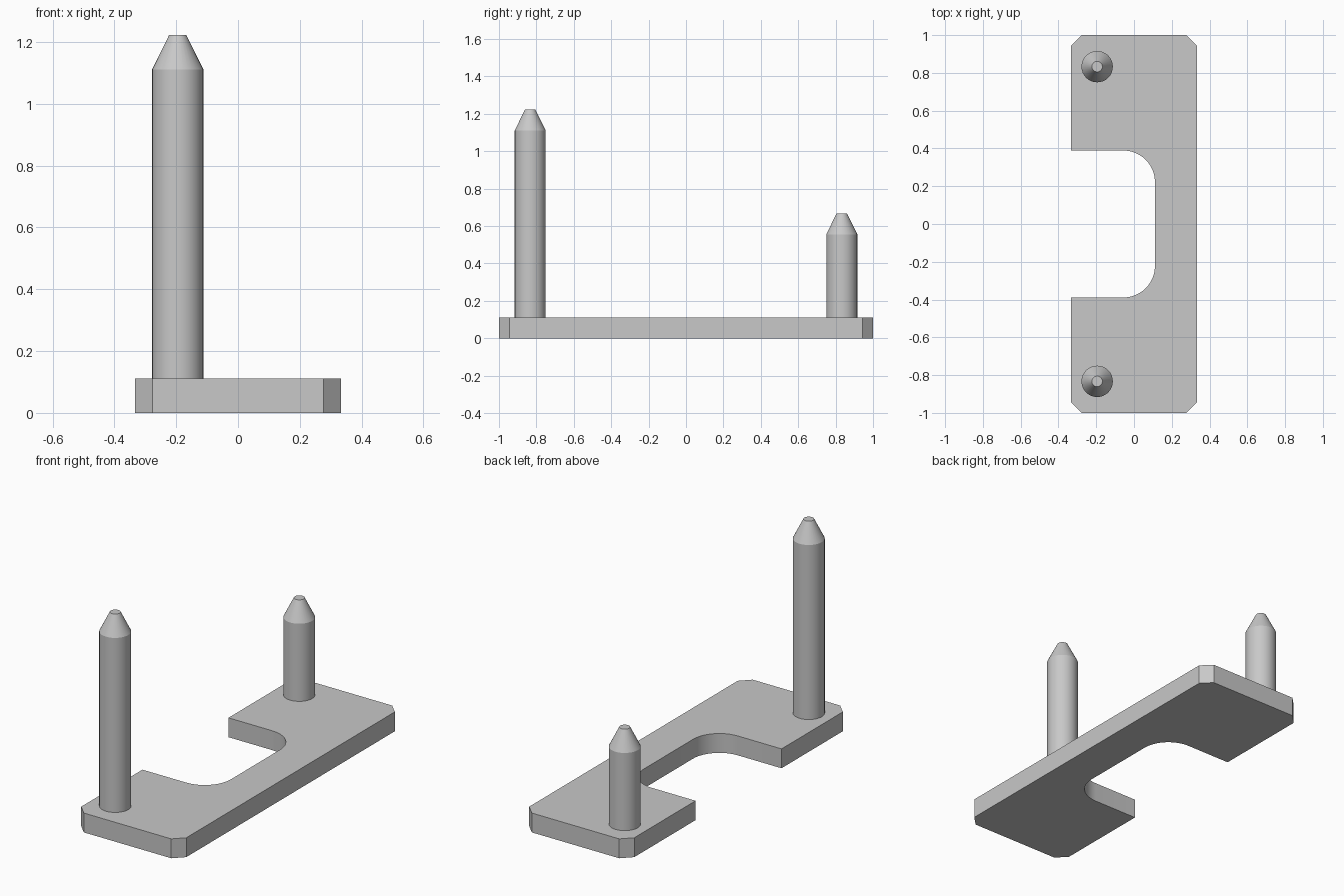
import bpy, bmesh
from math import sin, cos, pi

if "Cube" in bpy.data.objects:
    bpy.data.objects.remove(bpy.data.objects["Cube"], do_unlink=True)

grey = bpy.data.materials.new("plain_grey")
grey.use_nodes = True
colour = (0.58, 0.58, 0.58, 1)
grey.diffuse_color = colour
grey.node_tree.nodes["Principled BSDF"].inputs["Base Color"].default_value = colour

THICK = 0.111


def finish(name, bm, location=(0, 0, 0)):
    bmesh.ops.recalc_face_normals(bm, faces=bm.faces)
    mesh = bpy.data.meshes.new(name)
    bm.to_mesh(mesh)
    bm.free()
    mesh.materials.append(grey)
    obj = bpy.data.objects.new(name, mesh)
    obj.location = location
    bpy.context.collection.objects.link(obj)
    bpy.ops.object.select_all(action='DESELECT')
    obj.select_set(True)
    bpy.context.view_layer.objects.active = obj
    bpy.ops.object.shade_smooth_by_angle(angle=pi / 7)
    return obj


# Base plate: chamfered outline with a rounded notch, mirrored front to back
W, L, C = 0.333, 1.0, 0.056
NOTCH_X, NOTCH_Y, R, STEPS = 0.111, 0.389, 0.167, 12
half = [(W, L - C), (W - C, L), (C - W, L), (-W, L - C), (-W, NOTCH_Y)]
for i in range(STEPS + 1):
    a = pi / 2 * (1 - i / STEPS)
    half.append((NOTCH_X - R + R * cos(a), NOTCH_Y - R + R * sin(a)))
outline = half + [(x, -y) for x, y in reversed(half)]

bm = bmesh.new()
face = bm.faces.new([bm.verts.new((x, y, 0)) for x, y in outline])
extruded = bmesh.ops.extrude_face_region(bm, geom=[face])
top = [v for v in extruded["geom"] if isinstance(v, bmesh.types.BMVert)]
bmesh.ops.translate(bm, verts=top, vec=(0, 0, THICK))
finish("base_plate", bm)


# Pins: straight shaft with a blunt tapered tip
def pin(name, y, height):
    profile = [(0.083, THICK), (0.083, height - 0.111), (0.028, height)]
    sides = 32
    bm = bmesh.new()
    rings = [[bm.verts.new((r * cos(2 * pi * i / sides), r * sin(2 * pi * i / sides), z))
              for i in range(sides)] for r, z in profile]
    for low, high in zip(rings, rings[1:]):
        for i in range(sides):
            j = (i + 1) % sides
            bm.faces.new((low[i], low[j], high[j], high[i]))
    bm.faces.new(rings[0])
    bm.faces.new(rings[-1])
    finish(name, bm, (-0.195, y, 0))


pin("front_tall_pin", -0.833, 1.222)
pin("back_short_pin", 0.833, 0.667)
